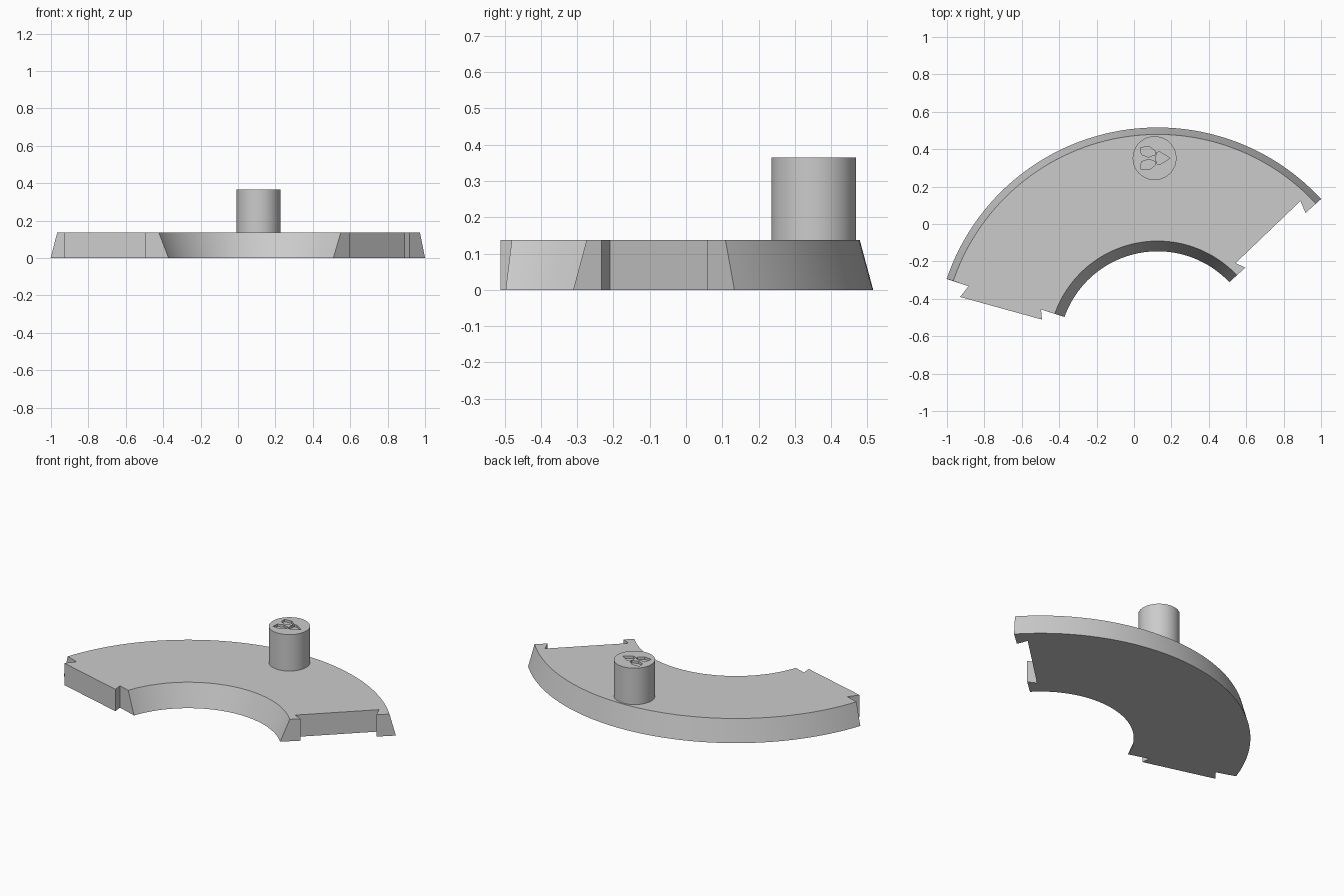
import bpy, bmesh
from math import atan2, cos, sin, radians
from mathutils import Vector

cube = bpy.data.objects.get("Cube")
if cube:
    bpy.data.objects.remove(cube, do_unlink=True)

grey = bpy.data.materials.new("light grey")
grey.use_nodes = True
grey.diffuse_color = (0.6, 0.6, 0.6, 1)
grey.node_tree.nodes["Principled BSDF"].inputs["Base Color"].default_value = (0.6, 0.6, 0.6, 1)

CENTRE = Vector((0.126, -0.674))
HEIGHT = 0.137
POST = Vector((0.11, 0.352))
POST_TOP = 0.365


def loft(name, lower, z0, upper, z1):
    """Solid between two outlines with matching point counts."""
    bm = bmesh.new()
    a = [bm.verts.new((p[0], p[1], z0)) for p in lower]
    b = [bm.verts.new((p[0], p[1], z1)) for p in upper]
    n = len(a)
    bm.faces.new(a)
    bm.faces.new(b)
    for i in range(n):
        j = (i + 1) % n
        bm.faces.new((a[i], a[j], b[j], b[i]))
    bmesh.ops.recalc_face_normals(bm, faces=bm.faces)
    mesh = bpy.data.meshes.new(name)
    bm.to_mesh(mesh)
    bm.free()
    mesh.materials.append(grey)
    obj = bpy.data.objects.new(name, mesh)
    bpy.context.collection.objects.link(obj)
    return obj


def activate(obj):
    bpy.ops.object.select_all(action='DESELECT')
    obj.select_set(True)
    bpy.context.view_layer.objects.active = obj


def smooth(obj):
    activate(obj)
    bpy.ops.object.shade_smooth_by_angle(angle=radians(25))


def lip_angle(p, q, radius):
    """Polar angle where the end line p-q meets a circle about the centre."""
    d = (q - p).normalized()
    s = p - CENTRE
    k = s.dot(d)
    hit = s + d * (-k + (k * k - s.length_squared + radius ** 2) ** 0.5)
    return atan2(hit.y, hit.x)


def arc(radius, start, end, steps):
    return [CENTRE + radius * Vector((cos(t), sin(t)))
            for t in (start + (end - start) * i / steps for i in range(steps + 1))]


# End lines of the segment, and the interlocking joint profiles between the lips
right_line = Vector((0.505, -0.315)), Vector((0.994, 0.128))
left_line = Vector((-0.372, -0.497)), Vector((-1.0, -0.294))
left_joint = [(-0.885, -0.333), (-0.93, -0.39), (-0.492, -0.511), (-0.497, -0.457)]
right_joint = [(0.596, -0.233), (0.543, -0.209), (0.89, 0.123), (0.917, 0.059)]


def outline(outer, inner):
    pts = arc(outer, lip_angle(*right_line, outer), lip_angle(*left_line, outer), 72)
    pts += left_joint
    pts += arc(inner, lip_angle(*left_line, inner), lip_angle(*right_line, inner), 56)
    return pts + right_joint


# Curved slab with sloping inner and outer walls
slab = loft("curved_slab", outline(1.19, 0.528), 0, outline(1.153, 0.583), HEIGHT)
smooth(slab)

# Round post
ring = [POST + 0.117 * Vector((cos(radians(a)), sin(radians(a)))) for a in range(0, 360, 5)]
post = loft("round_post", ring, HEIGHT - 0.01, ring, POST_TOP)

# Three shallow recesses in the post top
side = [(-0.075, 0.057), (-0.027, 0.061), (0.004, 0.037), (0.004, 0.019), (-0.032, 0.006), (-0.07, 0.019)]
front = [(0.012, -0.031), (0.03, -0.033), (0.082, 0), (0.03, 0.033), (0.012, 0.031), (0.006, 0)]
for shape in (front, side, [(x, -y) for x, y in side]):
    pts = [POST + Vector(p) for p in shape]
    cutter = loft("recess_cutter", pts, POST_TOP - 0.015, pts, POST_TOP + 0.02)
    cutter.hide_render = True
    cut = post.modifiers.new("recess", 'BOOLEAN')
    cut.operation = 'DIFFERENCE'
    cut.solver = 'EXACT'
    cut.object = cutter
    activate(post)
    bpy.ops.object.modifier_apply(modifier=cut.name)
    bpy.data.objects.remove(cutter, do_unlink=True)
smooth(post)
